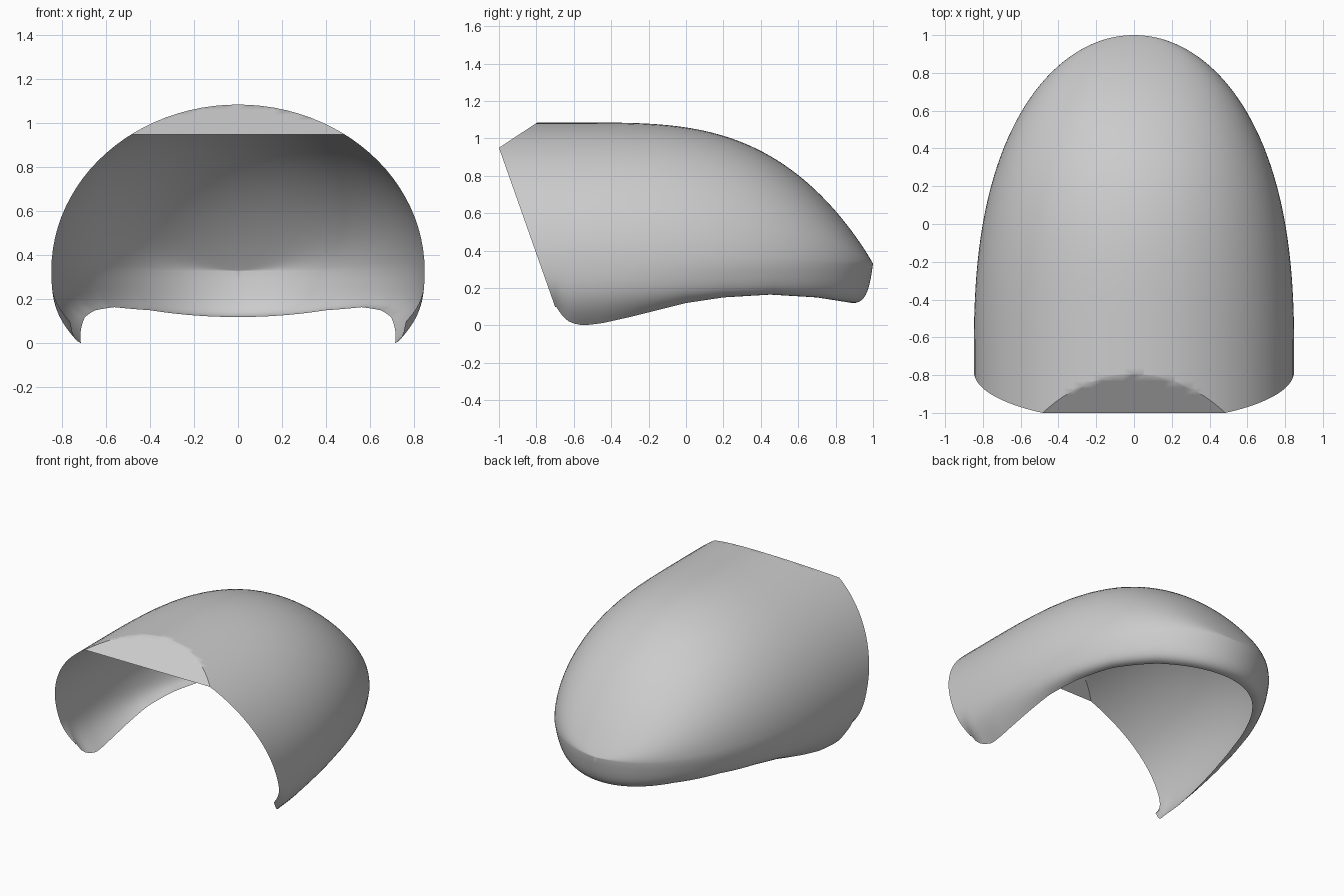
import bpy, bmesh, math
from mathutils import Vector

if "Cube" in bpy.data.objects:
    bpy.data.objects.remove(bpy.data.objects["Cube"], do_unlink=True)

RIM_Z = 0.33
STATIONS, ARCH, CURL = 110, 48, 10


def interp(points, y):
    """Piecewise linear lookup."""
    if y <= points[0][0]:
        return points[0][1]
    for (a, va), (b, vb) in zip(points, points[1:]):
        if y <= b:
            return va + (vb - va) * (y - a) / (b - a)
    return points[-1][1]


def half_width(y):
    t = min(1, max(0, (y + 0.7) / 1.7))
    return 0.848 * math.sqrt(1 - t ** 2.5)


def arch_height(y):
    t = min(1, max(0, (y + 0.55) / 1.55))
    return 0.755 * (1 - t ** 3.2) ** 0.96


def station_y(s):
    return 1 - 2.05 * s * s


def rim(s):
    y = station_y(s)
    return Vector((math.copysign(half_width(y), s), y, RIM_Z))


# Height of the lower edge and how far it curls inward, along y
EDGE_Z = [(-0.69, 0.1), (-0.66, 0.05), (-0.62, 0.015), (-0.55, 0), (-0.45, 0.012),
          (-0.3, 0.045), (0, 0.12), (0.2, 0.15), (0.45, 0.165), (0.7, 0.15), (0.89, 0.12)]
INSET = [(-0.69, 0.085), (-0.55, 0.135), (0, 0.105), (0.45, 0.1), (1, 0.11)]


def skirt_row(s):
    """Curve from the rim down and inward to the lower edge."""
    r = rim(s)
    along = rim(s + 0.004) - rim(s - 0.004) if abs(s) < 0.99 else Vector((0, -s, 0))
    inward = Vector((along.y, -along.x, 0)).normalized()
    if inward.dot(Vector((r.x, r.y + 0.6, 0))) > 0:
        inward = -inward
    inset = interp(INSET, r.y)
    b = r + inward * inset
    b.z = interp(EDGE_Z, b.y)
    k = min(1, max(0, r.y + 0.5))
    k = k * k * (3 - 2 * k)
    c = r + inward * inset * 0.25 * k
    c.z = r.z + (b.z - r.z) * (0.6 + 0.4 * k)
    p, q = r.lerp(c, 0.78), b.lerp(c, 0.78)
    row = []
    for i in range(CURL + 1):
        t = i / CURL
        u = 1 - t
        row.append(r * u ** 3 + p * 3 * u * u * t + q * 3 * u * t * t + b * t ** 3)
    return row


def dome_row(s):
    """Half-ellipse arch from one side of the rim to the other."""
    y = station_y(s)
    w, h = half_width(y), arch_height(y)
    return [Vector((w * math.cos(a), y, RIM_Z + h * math.sin(a)))
            for a in (math.pi * i / ARCH for i in range(ARCH + 1))]


def add_grid(bm, rows):
    grid = [[bm.verts.new(p) for p in row] for row in rows]
    for r0, r1 in zip(grid, grid[1:]):
        for i in range(len(r0) - 1):
            bm.faces.new((r0[i], r0[i + 1], r1[i + 1], r1[i]))


def bisect(bm, point, normal, clear=False):
    bmesh.ops.bisect_plane(bm, geom=bm.verts[:] + bm.edges[:] + bm.faces[:], dist=1e-5,
                           plane_co=point, plane_no=normal, clear_outer=clear)


bm = bmesh.new()
# Dome and curled skirt share the rim
add_grid(bm, [dome_row(1 - i / STATIONS) for i in range(STATIONS + 1)])
add_grid(bm, [skirt_row(i / STATIONS) for i in range(-STATIONS, STATIONS + 1)])
bmesh.ops.remove_doubles(bm, verts=bm.verts[:], dist=1e-4)

# Flat slanted facet above the front opening
brow = Vector((0, -1, 0.95))
slope = 0.66
bisect(bm, brow, Vector((0, -slope, 1)))
for v in bm.verts:
    v.co.z = min(v.co.z, brow.z + (v.co.y - brow.y) * slope)

# Raked front opening
bisect(bm, brow, Vector((0, -1, -0.353)), clear=True)
bmesh.ops.remove_doubles(bm, verts=bm.verts[:], dist=1e-4)
bmesh.ops.recalc_face_normals(bm, faces=bm.faces[:])
top = max(bm.faces, key=lambda f: f.calc_center_median().z)
if top.normal.z < 0:
    bmesh.ops.reverse_faces(bm, faces=bm.faces[:])

mesh = bpy.data.meshes.new("shell")
bm.to_mesh(mesh)
bm.free()
shell = bpy.data.objects.new("shell", mesh)
bpy.context.collection.objects.link(shell)

grey = bpy.data.materials.new("light_grey")
grey.use_nodes = True
colour = (0.6, 0.6, 0.6, 1)
grey.diffuse_color = colour
grey.node_tree.nodes["Principled BSDF"].inputs["Base Color"].default_value = colour
mesh.materials.append(grey)

bpy.context.view_layer.objects.active = shell
shell.select_set(True)
bpy.ops.object.shade_smooth_by_angle(angle=math.radians(38))
